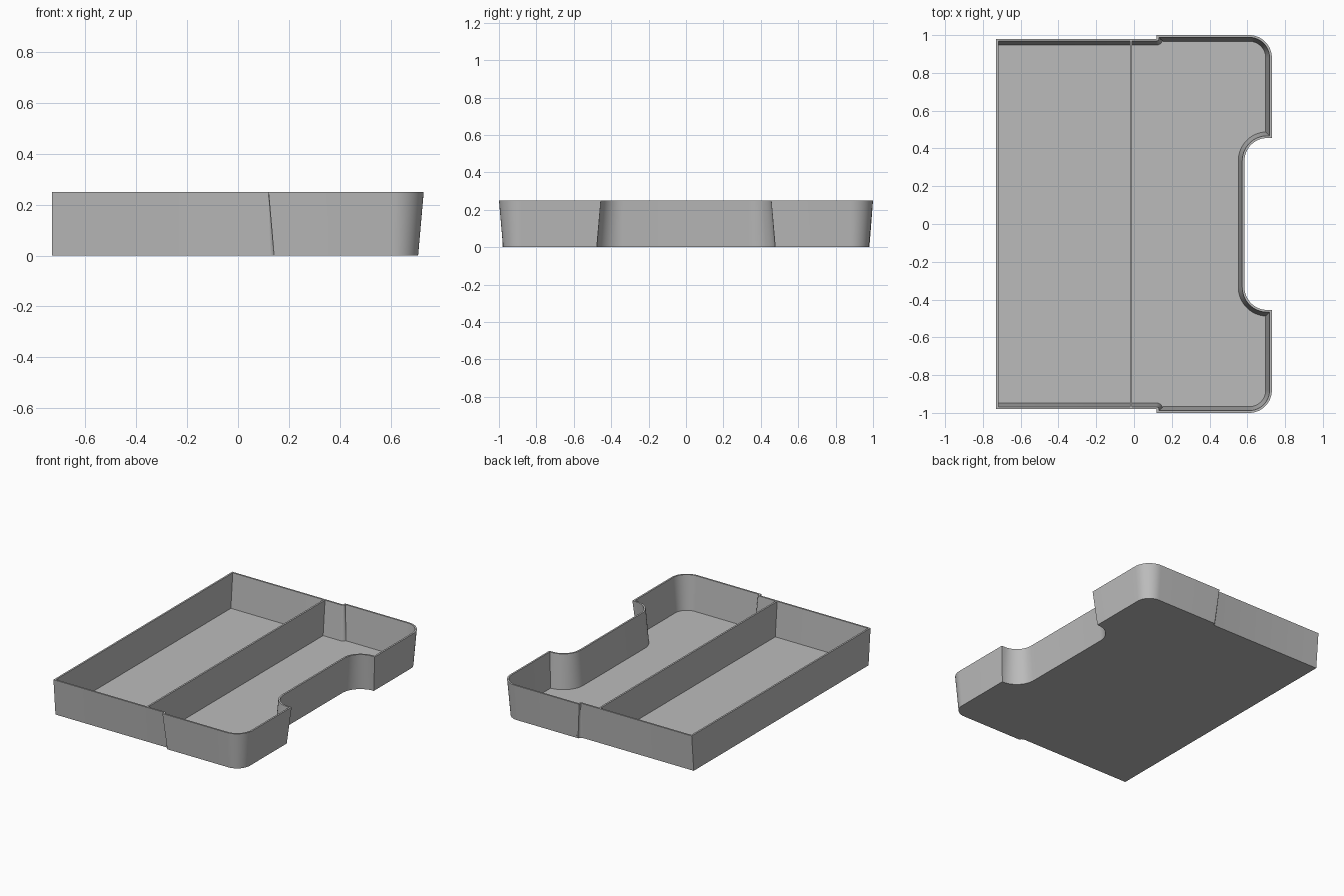
import bpy, bmesh
from math import radians, cos, sin
from mathutils import Vector

cube = bpy.data.objects.get("Cube")
if cube:
    bpy.data.objects.remove(cube)

HEIGHT, WALL, FLOOR, DRAFT = 0.25, 0.012, 0.012, 0.022
LEFT, RIGHT, NARROW, WIDE = -0.73, 0.73, 0.98, 1.0

grey = bpy.data.materials.new("plain grey")
grey.use_nodes = True
colour = (0.5, 0.5, 0.5, 1)
grey.diffuse_color = colour
grey.node_tree.nodes["Principled BSDF"].inputs["Base Color"].default_value = colour


def arc(cx, cy, r, start, end, steps):
    angles = [radians(start + (end - start) * i / steps) for i in range(steps + 1)]
    return [Vector((cx + r * cos(a), cy + r * sin(a))) for a in angles]


def inset(points, amount, left_amount):
    """Move every edge inward; the straight left wall has its own amount."""
    lines = []
    for i, p in enumerate(points):
        q = points[(i + 1) % len(points)]
        d = (q - p).normalized()
        is_left = abs(p.x - LEFT) < 1e-4 and abs(q.x - LEFT) < 1e-4
        lines.append((Vector((-d.y, d.x)), left_amount if is_left else amount))
    result = []
    for i, p in enumerate(points):
        (n, a), (m, b) = lines[i - 1], lines[i]
        det = n.x * m.y - n.y * m.x
        move = n * a if abs(det) < 1e-6 else Vector(
            ((a * m.y - b * n.y) / det, (b * n.x - a * m.x) / det))
        result.append(p + move)
    return result


def make_object(name, bm):
    bmesh.ops.recalc_face_normals(bm, faces=bm.faces)
    mesh = bpy.data.meshes.new(name)
    bm.to_mesh(mesh)
    bm.free()
    mesh.materials.append(grey)
    obj = bpy.data.objects.new(name, mesh)
    bpy.context.collection.objects.link(obj)
    return obj


# Rim outline: notch, rounded corner, small side step, square left end
half = arc(0.705, 0.335, 0.12, 180, 90, 14)
half.append(Vector((RIGHT, 0.455)))
half += arc(0.61, 0.88, 0.12, 0, 90, 14)
half.append(Vector((0.12, WIDE)))
half += arc(0.118, NARROW + 0.002, 0.002, 0, -90, 6)
half.append(Vector((LEFT, NARROW)))
rim = half + [Vector((p.x, -p.y)) for p in reversed(half)]

# Tray shell with drafted walls
floor_draft = DRAFT * (1 - FLOOR / HEIGHT)
layers = [(inset(rim, DRAFT, 0), 0),
          (rim, HEIGHT),
          (inset(rim, WALL, WALL), HEIGHT),
          (inset(rim, WALL + floor_draft, WALL), FLOOR)]
bm = bmesh.new()
rings = [[bm.verts.new((p.x, p.y, z)) for p in pts] for pts, z in layers]
for low, high in zip(rings, rings[1:]):
    for i in range(len(low)):
        j = (i + 1) % len(low)
        bm.faces.new((low[i], low[j], high[j], high[i]))
bm.faces.new(rings[0][::-1])
bm.faces.new(rings[-1])
tray = make_object("tray_shell", bm)
bpy.ops.object.select_all(action="DESELECT")
tray.select_set(True)
bpy.context.view_layer.objects.active = tray
bpy.ops.object.shade_smooth_by_angle(angle=radians(30))

# Divider between the two compartments, following the sloped side walls
bm = bmesh.new()
bmesh.ops.create_cube(bm, size=1)
for v in bm.verts:
    top = v.co.z > 0
    reach = NARROW - WALL + 0.001 - (0 if top else floor_draft)
    v.co = (-0.016 + v.co.x * WALL, reach * (1 if v.co.y > 0 else -1),
            HEIGHT if top else FLOOR - 0.002)
make_object("divider", bm)
